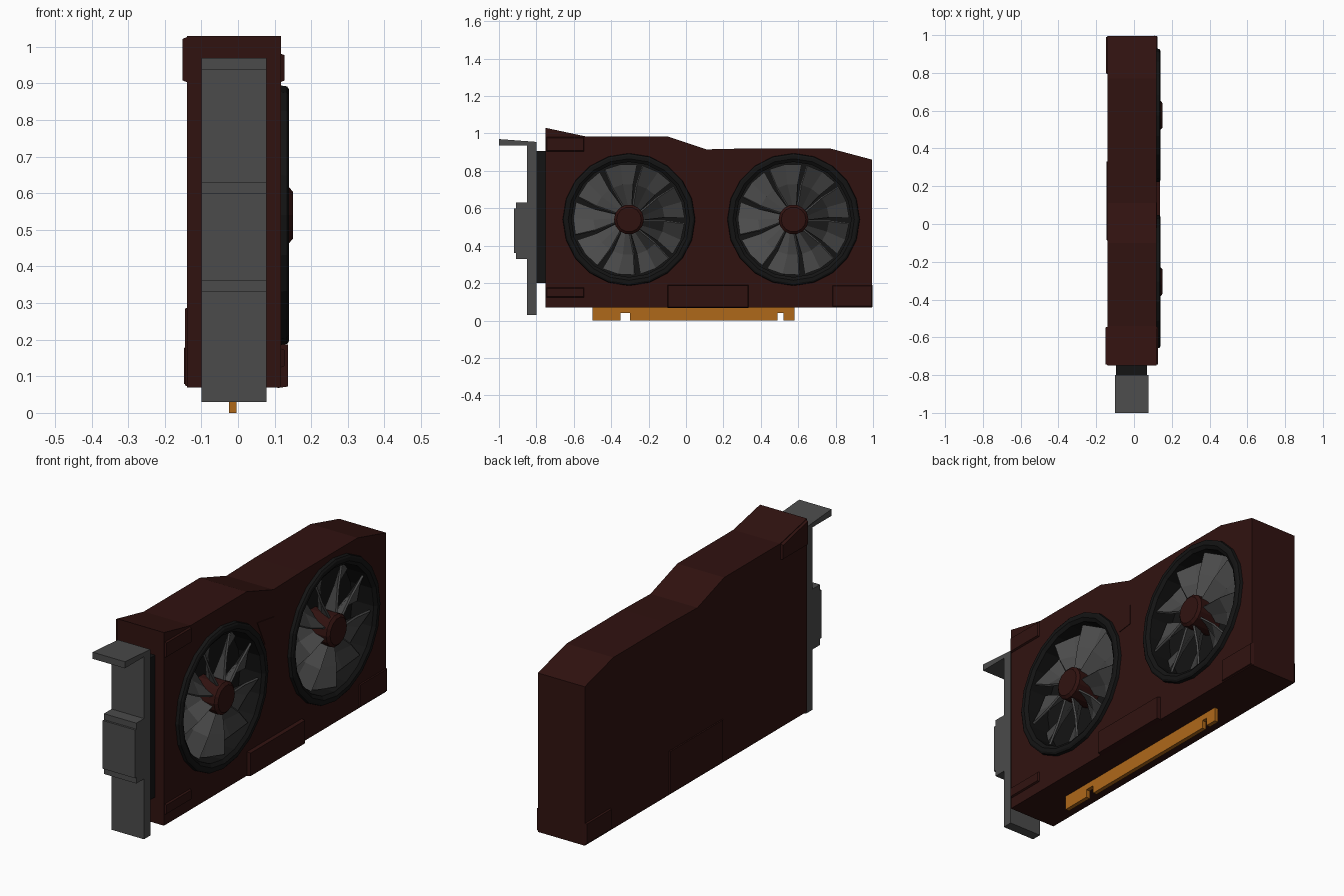
import bpy, bmesh
from math import sin, cos, pi, radians

if "Cube" in bpy.data.objects:
    bpy.data.objects.remove(bpy.data.objects["Cube"])


def material(name, rgb):
    m = bpy.data.materials.new(name)
    m.diffuse_color = (*rgb, 1)
    m.use_nodes = True
    m.node_tree.nodes["Principled BSDF"].inputs["Base Color"].default_value = m.diffuse_color
    return m


RED = material("dark_red", (0.03, 0.006, 0.005))
BLACK = material("black", (0.007, 0.007, 0.007))
GREY = material("dark_grey", (0.07, 0.07, 0.07))
GOLD = material("contact_gold", (0.43, 0.14, 0.01))


def make(name, verts, faces, mat=None):
    me = bpy.data.meshes.new(name)
    me.from_pydata(verts, [], faces)
    bm = bmesh.new()
    bm.from_mesh(me)
    bmesh.ops.recalc_face_normals(bm, faces=bm.faces)
    bm.to_mesh(me)
    bm.free()
    ob = bpy.data.objects.new(name, me)
    bpy.context.collection.objects.link(ob)
    if mat:
        me.materials.append(mat)
    return ob


def prism(name, pts, x0, x1, mat=None, inset=0.0):
    """Extrude a (y, z) outline from x0 to x1, optionally chamfered at x1."""
    n = len(pts)
    cy = sum(p[0] for p in pts) / n
    cz = sum(p[1] for p in pts) / n
    shrink = lambda v, c: v - inset if v > c else v + inset
    verts = [(x0, y, z) for y, z in pts]
    verts += [(x1, shrink(y, cy), shrink(z, cz)) for y, z in pts]
    faces = [list(range(n)), list(range(n, 2 * n))]
    faces += [(i, (i + 1) % n, n + (i + 1) % n, n + i) for i in range(n)]
    return make(name, verts, faces, mat)


def rect(y0, y1, z0, z1):
    return [(y0, z0), (y1, z0), (y1, z1), (y0, z1)]


def lathe(name, profile, y, z, sides, mat=None, cap_start=False):
    """Turn an (r, x) profile around the fan axis; the last loop is capped."""
    verts = [(x, y + r * cos(2 * pi * i / sides), z + r * sin(2 * pi * i / sides))
             for r, x in profile for i in range(sides)]
    faces = []
    for k in range(len(profile) - 1):
        for i in range(sides):
            j = (i + 1) % sides
            faces.append((k * sides + i, k * sides + j, (k + 1) * sides + j, (k + 1) * sides + i))
    faces.append(list(range((len(profile) - 1) * sides, len(profile) * sides)))
    if cap_start:
        faces.append(list(range(sides)))
    return make(name, verts, faces, mat)


# Shroud body
XL, XR = -0.14, 0.118
body = prism("shroud", [(-0.75, 0.07), (0.995, 0.07), (0.995, 0.86), (0.77, 0.92), (0.33, 0.92),
                        (0.11, 0.915), (-0.1, 0.985), (-0.54, 0.985), (-0.75, 1.03)], XL, XR, RED)

# Raised trim plates on the fan side
prism("fan_side_top_plate", rect(-0.75, -0.54, 0.9, 0.985), XR - 0.01, 0.127, RED, 0.008)
prism("fan_side_low_plate", rect(-0.75, -0.54, 0.12, 0.18), XR - 0.01, 0.127, RED, 0.008)
prism("fan_side_rear_plate", rect(0.78, 0.998, 0.072, 0.19), XR - 0.01, 0.124, RED, 0.005)
prism("fan_side_centre_plate", rect(-0.1, 0.335, 0.068, 0.19), XR - 0.01, 0.137, RED, 0.004)
prism("fan_side_mid_plate", [(0.04, 0.67), (0.115, 0.68), (0.115, 0.78), (-0.02, 0.8)],
      XR - 0.01, 0.121, RED)

# Raised trim plates on the back side
prism("back_top_plate", [(-0.75, 0.9), (-0.54, 0.9), (-0.54, 0.985), (-0.75, 1.03)],
      XL + 0.01, -0.151, RED, 0.008)
prism("back_rear_plate", rect(0.79, 0.997, 0.072, 0.185), XL + 0.01, -0.148, RED, 0.008)
prism("back_centre_plate", rect(-0.09, 0.335, 0.07, 0.29), XL + 0.01, -0.145, RED, 0.005)

# Two fans
BLADES = 9
for label, fy in (("front", -0.305), ("rear", 0.575)):
    fz = 0.54
    cutter = lathe(label + "_fan_cutter", [(0.33, 0.0), (0.33, 0.2)], fy, fz, 20, None, True)
    cutter.hide_render = True
    cutter.hide_viewport = True
    cutter.display_type = 'WIRE'
    cut = body.modifiers.new(label + "_fan_hole", 'BOOLEAN')
    cut.operation = 'DIFFERENCE'
    cut.solver = 'EXACT'
    cut.object = cutter

    # Ring and dark well behind the blades
    lathe(label + "_fan_ring", [(0.355, 0.112), (0.352, 0.134), (0.343, 0.14), (0.325, 0.14),
                                (0.308, 0.128), (0.308, 0.01)], fy, fz, 20, BLACK)
    # Hub
    lathe(label + "_fan_hub", [(0.08, 0.01), (0.08, 0.138), (0.066, 0.15)], fy, fz, 14, RED, True)

    # Pitched blades
    verts, faces = [], []
    for b in range(BLADES):
        start = 2 * pi * b / BLADES
        base = len(verts)
        for r, sweep, lo, hi in ((0.07, 0, 0.035, 0.125), (0.19, 4, 0.035, 0.12), (0.298, 2, 0.04, 0.115)):
            for t in (0, 0.5, 1):
                a = start + radians(sweep + 34 * t)
                x = lo + (hi - lo) * t - 0.012 * sin(pi * t)
                verts.append((x, fy + r * cos(a), fz + r * sin(a)))
        for k in (0, 1):
            for t in (0, 1):
                p = base + 3 * k + t
                faces.append((p, p + 1, p + 4, p + 3))
    blades = make(label + "_fan_blades", verts, faces, GREY)
    thick = blades.modifiers.new("thickness", 'SOLIDIFY')
    thick.thickness = 0.01
    thick.offset = 0

# Mounting bracket with top tab
prism("bracket", [(-0.85, 0.03), (-0.8, 0.03), (-0.8, 0.955), (-1.0, 0.97), (-1.0, 0.937),
                  (-0.85, 0.937)], -0.1, 0.078, GREY)
# Socket block on the bracket
prism("socket_block", [(-0.84, 0.33), (-0.91, 0.33), (-0.91, 0.36), (-0.92, 0.36), (-0.92, 0.6),
                       (-0.91, 0.6), (-0.91, 0.63), (-0.84, 0.63)], -0.1, 0.078, GREY)
# Dark spacer between bracket and shroud
prism("spacer", rect(-0.81, -0.74, 0.2, 0.905), -0.095, 0.07, BLACK)

# Edge connector with two notches
prism("edge_connector", [(-0.5, 0.09), (-0.5, 0), (-0.35, 0), (-0.35, 0.04), (-0.3, 0.04), (-0.3, 0),
                         (0.49, 0), (0.49, 0.04), (0.52, 0.04), (0.52, 0), (0.58, 0), (0.58, 0.09)],
      -0.025, -0.004, GOLD)
